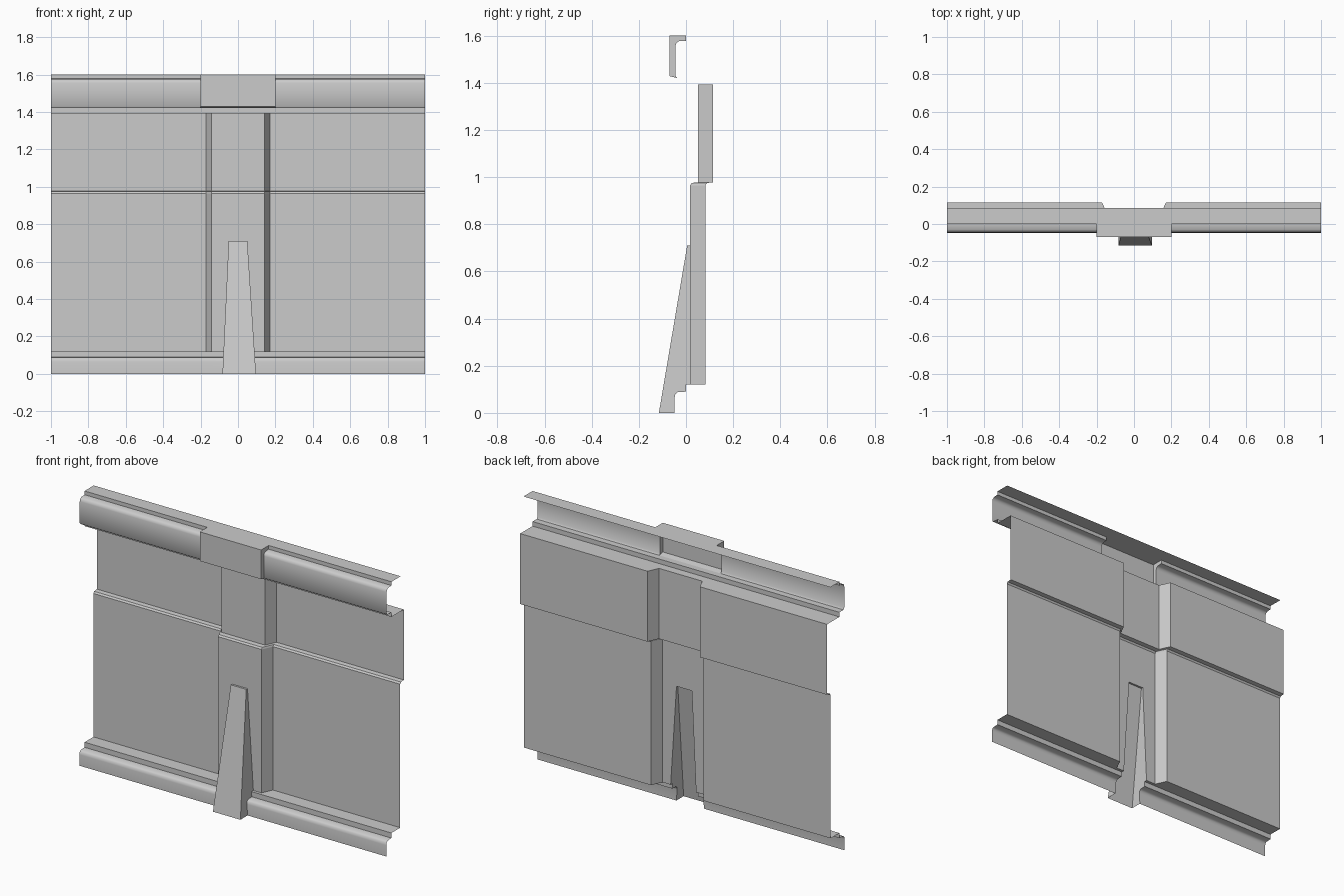
import bpy, bmesh

if "Cube" in bpy.data.objects:
    bpy.data.objects.remove(bpy.data.objects["Cube"])

X_IN, X_OUT, DEPTH = 0.141, 0.171, 0.065    # pilaster half widths and projection
BUT_TOP = 0.71                              # buttress height


def but_x(side, z):
    """Tapering buttress edge at height z."""
    t = min(z / BUT_TOP, 1)
    return -0.083 + 0.033 * t if side < 0 else 0.096 - 0.046 * t


def finish(name, bm, smooth=False):
    bmesh.ops.remove_doubles(bm, verts=bm.verts, dist=1e-5)
    mesh = bpy.data.meshes.new(name)
    bm.to_mesh(mesh)
    bm.free()
    ob = bpy.data.objects.new(name, mesh)
    bpy.context.collection.objects.link(ob)
    if smooth:
        bpy.context.view_layer.objects.active = ob
        ob.select_set(True)
        bpy.ops.object.shade_smooth_by_angle(angle=0.7)
        ob.select_set(False)
    return ob


def loft(bm, profile, stations):
    """Sheet through (y, z, follows_wall) points at x stations (x function, pilaster shift)."""
    cols = [[bm.verts.new((fx(z), y - (shift if w else 0), z)) for y, z, w in profile]
            for fx, shift in stations]
    for a, b in zip(cols, cols[1:]):
        for i in range(len(profile) - 1):
            bm.faces.new((a[i], b[i], b[i + 1], a[i + 1]))


def at(x, shift=0.0):
    return (lambda z: x), shift


LEFT = [at(-1), at(-X_OUT), at(-X_IN, DEPTH)]
RIGHT = [at(X_IN, DEPTH), at(X_OUT), at(1)]
BUT_L = ((lambda z: but_x(-1, z)), DEPTH)
BUT_R = ((lambda z: but_x(1, z)), DEPTH)

# base moulding with ledge, left open behind the buttress
BASE = [(-0.048, 0), (-0.048, 0.065), (-0.045, 0.08), (-0.036, 0.088), (0, 0.09), (0, 0.12)]
base = [(y, z, False) for y, z in BASE] + [(0.082, 0.12, True)]
bm = bmesh.new()
loft(bm, base, LEFT + [BUT_L])
loft(bm, base, [BUT_R] + RIGHT)
finish("base_moulding", bm, True)

# lower wall with pilaster, open behind the buttress
bm = bmesh.new()
low = [(0.082, 0.12, True), (0.082, BUT_TOP, True)]
loft(bm, low, LEFT + [BUT_L])
loft(bm, low, [BUT_R] + RIGHT)
loft(bm, [(0.082, BUT_TOP, True), (0.082, 0.965, True)], LEFT + [BUT_L, BUT_R] + RIGHT)
finish("lower_wall", bm)

# upper wall with its bevelled step
bm = bmesh.new()
loft(bm, [(0.082, 0.965, True), (0.089, 0.975, True), (0.115, 0.978, True),
          (0.115, 1.393, True)], LEFT + RIGHT)
finish("upper_wall", bm)

# cornice soffit, stepping forward from the wall
bm = bmesh.new()
loft(bm, [(0.115, 1.393, True), (0, 1.393, False), (0, 1.42, False), (-0.038, 1.42, False)],
     LEFT + RIGHT)
finish("cornice_soffit", bm)

# cornice moulding on either side of the centre block
CORNICE = [(-0.038, 1.42), (-0.045, 1.43), (-0.045, 1.555), (-0.041, 1.568), (-0.03, 1.576),
           (0, 1.578), (0, 1.6)]
bm = bmesh.new()
for a, b in ((-1, -0.2), (0.2, 1)):
    loft(bm, [(y, z, False) for y, z in CORNICE] + [(0.085, 1.6, False)], [at(a), at(b)])
finish("cornice_moulding", bm, True)

# hollow centre block of the cornice
FRONT = [(-0.038, 1.42), (-0.07, 1.428), (-0.07, 1.6)]
bm = bmesh.new()
loft(bm, [(y, z, False) for y, z in FRONT + [(0, 1.6), (0.085, 1.6)]], [at(-0.2), at(0.2)])
for x in (-0.2, 0.2):
    ring = FRONT + CORNICE[:0:-1]
    bm.faces.new([bm.verts.new((x, y, z)) for y, z in (ring if x < 0 else ring[::-1])]).normal_flip()
bmesh.ops.remove_doubles(bm, verts=bm.verts, dist=1e-5)
bmesh.ops.recalc_face_normals(bm, faces=bm.faces)
finish("cornice_block", bm)

# hollow tapering buttress, its sides fitted to the base moulding
bm = bmesh.new()
slope = [(-0.115, 0, False), (0.005, BUT_TOP, False), (0.017, BUT_TOP, False)]
loft(bm, slope, [(BUT_L[0], 0), (BUT_R[0], 0)])
outline = [(y, z) for y, z, _ in slope] + [(0.017, 0.12)] + BASE[::-1]
for s in (-1, 1):
    vs = [bm.verts.new((but_x(s, z), y, z)) for y, z in outline]
    bm.faces.new(vs if s < 0 else vs[::-1])
bmesh.ops.remove_doubles(bm, verts=bm.verts, dist=1e-5)
bmesh.ops.recalc_face_normals(bm, faces=bm.faces)
finish("buttress", bm)
